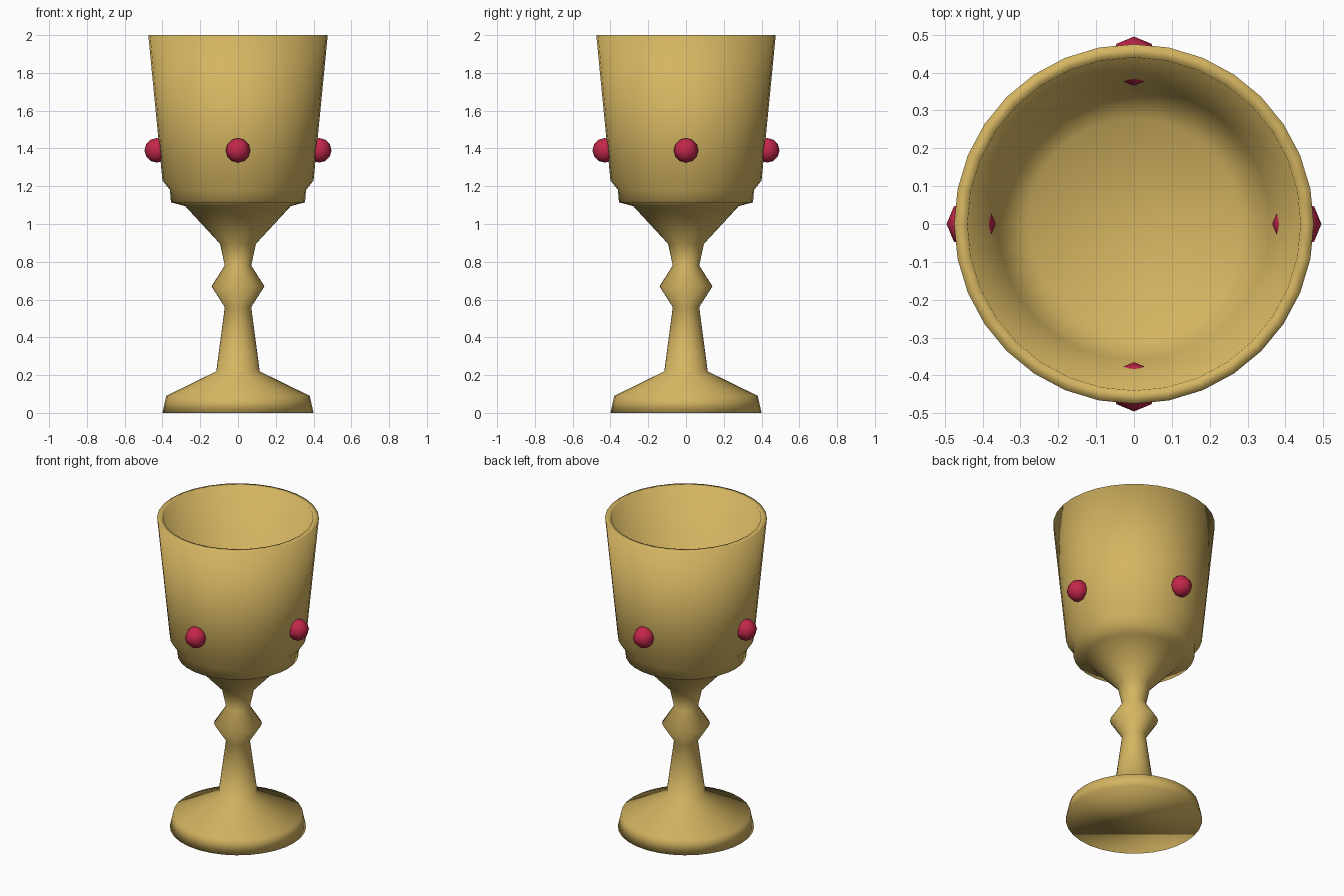
import bpy, bmesh
from math import radians, cos, sin, tau
from mathutils import Matrix

if "Cube" in bpy.data.objects:
    bpy.data.objects.remove(bpy.data.objects["Cube"])


def material(name, color):
    m = bpy.data.materials.new(name)
    m.diffuse_color = color
    m.use_nodes = True
    m.node_tree.nodes["Principled BSDF"].inputs["Base Color"].default_value = m.diffuse_color
    return m


def add_object(name, bm, mat):
    for f in bm.faces:
        f.smooth = True
    mesh = bpy.data.meshes.new(name)
    bm.to_mesh(mesh)
    bm.free()
    mesh.materials.append(mat)
    obj = bpy.data.objects.new(name, mesh)
    bpy.context.collection.objects.link(obj)
    return obj


def lathe(name, profile, sides, mat):
    """Revolve (radius, z) points around z and cap both ends."""
    bm = bmesh.new()
    rings = [[bm.verts.new((r * cos(tau * i / sides), r * sin(tau * i / sides), z))
              for i in range(sides)] for r, z in profile]
    for a, b in zip(rings, rings[1:]):
        for i in range(sides):
            j = (i + 1) % sides
            bm.faces.new((a[i], a[j], b[j], b[i]))
    bm.faces.new(rings[0][::-1])
    bm.faces.new(rings[-1])
    return add_object(name, bm, mat)


gold = material("gold", (0.66, 0.46, 0.12, 1))
ruby = material("ruby", (0.55, 0.02, 0.07, 1))

# Goblet: foot, stem with knop, bowl outside, rim, bowl inside
lathe("goblet", [
    (0.40, 0.0), (0.38, 0.09), (0.115, 0.22),
    (0.07, 0.56), (0.14, 0.67), (0.07, 0.78), (0.095, 0.895),
    (0.28, 1.095), (0.355, 1.115), (0.36, 1.18), (0.40, 1.23),
    (0.475, 2.0), (0.44, 2.0), (0.36, 1.2), (0.28, 1.13),
], 32, gold)

# Four round gems set through the bowl wall
for k, side in enumerate(("right", "back", "left", "front")):
    bm = bmesh.new()
    bmesh.ops.create_uvsphere(bm, u_segments=8, v_segments=6, radius=0.065)
    place = Matrix.Rotation(radians(90 * k), 4, 'Z') @ Matrix.Translation((0.43, 0, 1.39))
    bm.transform(place)
    add_object("gem_" + side, bm, ruby)
